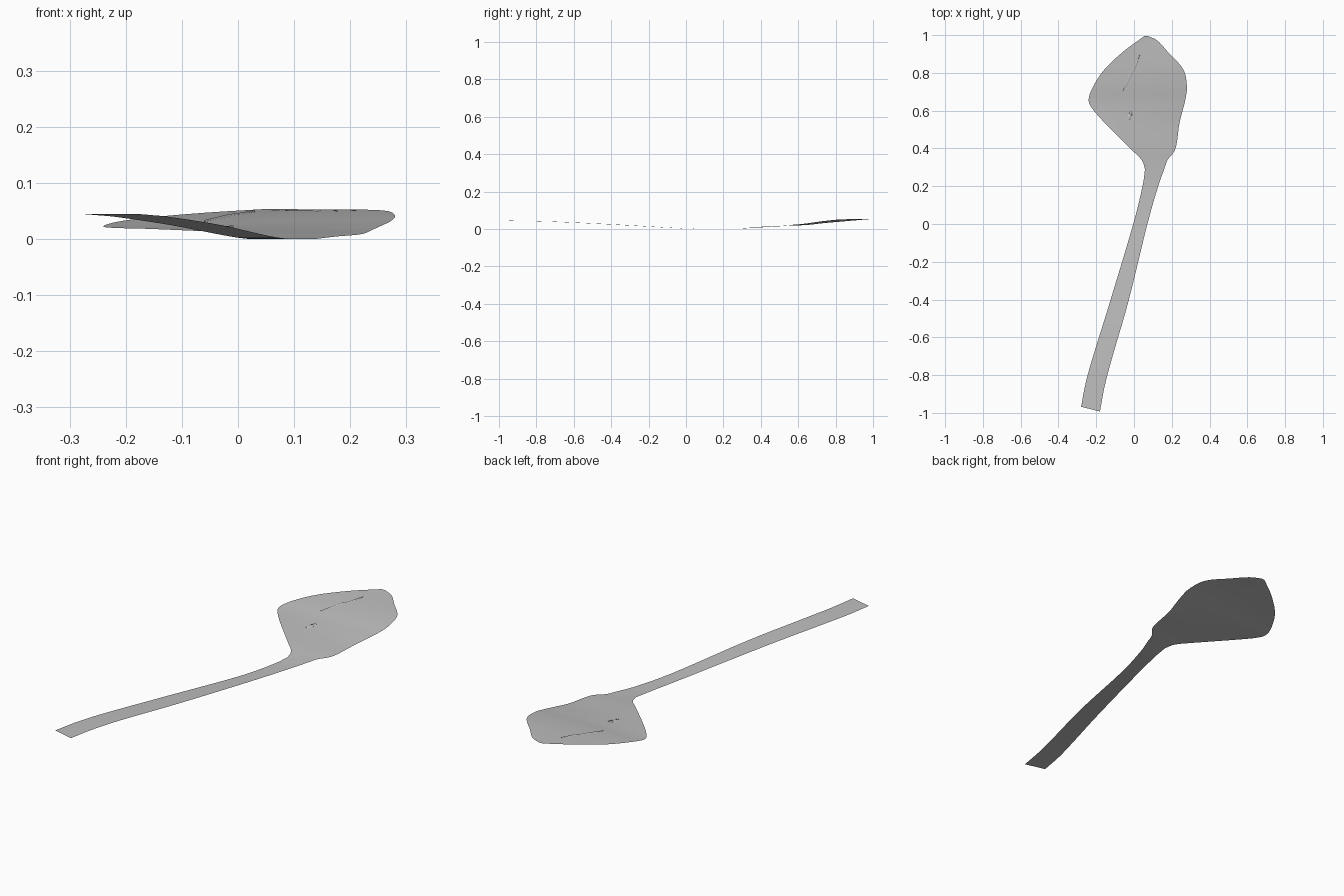
import bpy
import bmesh
from mathutils import Vector

cube = bpy.data.objects.get("Cube")
if cube:
    bpy.data.objects.remove(cube, do_unlink=True)

# One plain grey for the whole sheet
grey = bpy.data.materials.new("plain_grey")
grey.use_nodes = True
colour = (0.52, 0.52, 0.52, 1)
grey.diffuse_color = colour
bsdf = next(n for n in grey.node_tree.nodes if n.type == "BSDF_PRINCIPLED")
bsdf.inputs["Base Color"].default_value = colour
bsdf.inputs["Roughness"].default_value = 0.8

# Cross-sections along the length: y, left x, right x, left z, right z
BLADE = [
    (.29, .058, .16, .003, .003), (.34, .04, .178, .007, .005),
    (.4, -.02, .22, .012, .009), (.53, -.15, .24, .018, .017),
    (.61, -.22, .26, .02, .026), (.66, -.24, .272, .023, .032),
    (.73, -.215, .28, .031, .042), (.82, -.155, .26, .039, .051),
    (.91, -.06, .18, .047, .053), (.97, .02, .125, .052, .053),
    (.995, .055, .075, .054, .054),
]
HANDLE = [
    (-.98, -.28, -.18, .045, .045), (-.85, -.255, -.156, .043, .043),
    (-.7, -.213, -.117, .039, .039), (-.4, -.12, -.03, .025, .025),
    (0, -.003, .07, .003, .003), (.2, .045, .128, 0, 0), BLADE[0],
]


def smooth_rows(rows, steps):
    """Catmull-Rom interpolation through the cross-sections."""
    pts = [Vector(r) for r in rows]
    pts = [pts[0] * 2 - pts[1]] + pts + [pts[-1] * 2 - pts[-2]]
    out = []
    for a, b, c, d in zip(pts, pts[1:], pts[2:], pts[3:]):
        for i in range(steps):
            t = i / steps
            out.append(b + (c - a) * (t / 2)
                       + (a * 2 - b * 5 + c * 4 - d) * (t * t / 2)
                       + (b * 3 - a - c * 3 + d) * (t ** 3 / 2))
    return out + [pts[-2]]


def row_point(row, s):
    """Point at fraction s across a section; the handle end is cut square."""
    y, xl, xr, zl, zr = row
    skew = .25 * min(1, max(0, (.2 - y) / .5))
    x = xl + (xr - xl) * s
    return Vector((x, y - skew * (x - (xl + xr) / 2), max(0, zl + (zr - zl) * s)))


def make_object(name, grid):
    """Skin a grid of points as a single sheet facing up."""
    bm = bmesh.new()
    verts = [[bm.verts.new(p) for p in line] for line in grid]
    for low, high in zip(verts, verts[1:]):
        for i in range(len(low) - 1):
            bm.faces.new((low[i], low[i + 1], high[i + 1], high[i]))
    mesh = bpy.data.meshes.new(name)
    bm.to_mesh(mesh)
    bm.free()
    mesh.materials.append(grey)
    mesh.shade_smooth()
    obj = bpy.data.objects.new(name, mesh)
    bpy.context.collection.objects.link(obj)
    return obj


# Long ribbon handle and broad tilted blade
blade_rows = smooth_rows(BLADE, 5)
for name, rows, across in (("handle", smooth_rows(HANDLE, 5), 4),
                           ("blade", blade_rows, 12)):
    make_object(name, [[row_point(r, i / across) for i in range(across + 1)]
                       for r in rows])


def on_blade(x, y, lift):
    row = min(blade_rows, key=lambda r: abs(r[0] - y))
    p = row_point(row, (x - row[1]) / (row[2] - row[1]))
    return p + Vector((0, 0, lift))


# Slim creases pressed into the blade, tapering at both ends
def crease(name, start, end, width):
    grid = []
    for i in range(7):
        t = i / 6
        x = start[0] + (end[0] - start[0]) * t
        y = start[1] + (end[1] - start[1]) * t
        half = width * (.1 + t * (1 - t) * 4) / 2
        grid.append([on_blade(x + side * half, y, .0005 if side else .003)
                     for side in (-1, 0, 1)])
    make_object(name, grid)


crease("long_crease", (-.06, .7), (.03, .89), .014)
crease("short_crease", (-.03, .55), (-.01, .6), .02)
